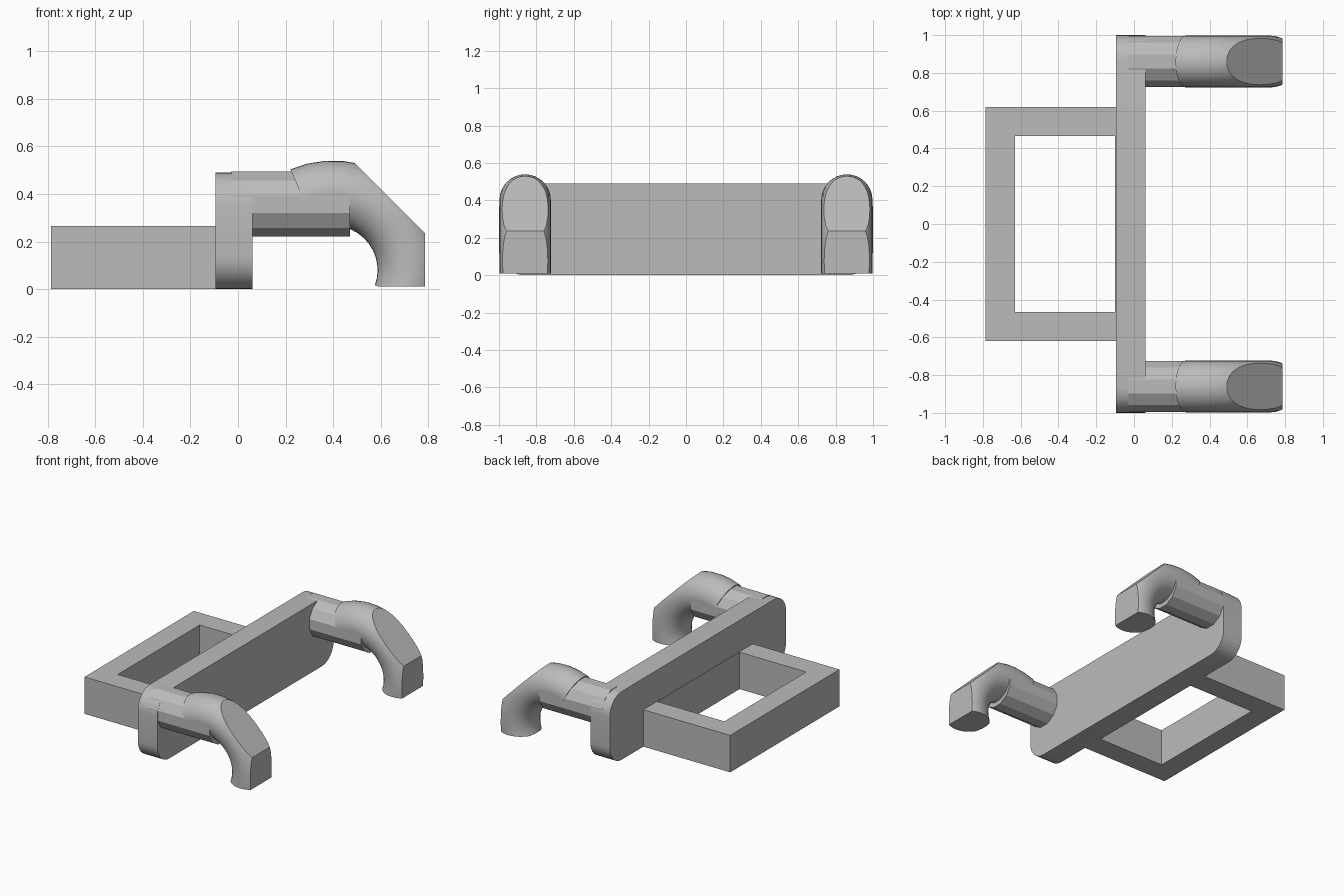
import bpy, bmesh
from math import radians, cos, sin
from mathutils import Matrix, Vector

if "Cube" in bpy.data.objects:
    bpy.data.objects.remove(bpy.data.objects["Cube"])

grey = bpy.data.materials.new("plain_grey")
grey.use_nodes = True
COLOUR = (0.5, 0.5, 0.5, 1)
grey.diffuse_color = COLOUR
for node in grey.node_tree.nodes:
    if node.type == 'BSDF_PRINCIPLED':
        node.inputs["Base Color"].default_value = COLOUR


def finish(bm, name, smooth_angle=None):
    bmesh.ops.recalc_face_normals(bm, faces=bm.faces)
    mesh = bpy.data.meshes.new(name)
    bm.to_mesh(mesh)
    bm.free()
    mesh.materials.append(grey)
    if smooth_angle:
        mesh.shade_smooth()
        mesh.set_sharp_from_angle(angle=radians(smooth_angle))
    obj = bpy.data.objects.new(name, mesh)
    bpy.context.collection.objects.link(obj)
    return obj


def box(bm, x0, x1, y0, y1, z0, z1):
    size = Matrix.Diagonal((x1 - x0, y1 - y0, z1 - z0, 1))
    mid = Vector((x0 + x1, y0 + y1, z0 + z1)) / 2
    bmesh.ops.create_cube(bm, size=1, matrix=Matrix.Translation(mid) @ size)


# Cross bar with rounded ends
bm = bmesh.new()
box(bm, -0.095, 0.06, -1, 1, 0, 0.49)
along_x = [e for e in bm.edges if abs(e.verts[0].co.x - e.verts[1].co.x) > 0.01]
bmesh.ops.bevel(bm, geom=along_x, offset=0.135, segments=8, profile=0.5, affect='EDGES')
finish(bm, "cross_bar", 30)

# Rectangular frame: an outer and inner outline, raised to full height
bm = bmesh.new()
outlines = []
for x0, x1, y in ((-0.785, -0.05, 0.62), (-0.63, -0.1, 0.465)):
    corners = [(x0, -y), (x1, -y), (x1, y), (x0, y)]
    outlines.append([bm.verts.new((cx, cy, 0)) for cx, cy in corners])
outer, inner = outlines
for i in range(4):
    j = (i + 1) % 4
    bm.faces.new((outer[i], outer[j], inner[j], inner[i]))
raised = bmesh.ops.extrude_face_region(bm, geom=bm.faces[:], use_keep_orig=True)
bmesh.ops.translate(bm, vec=(0, 0, 0.265),
                    verts=[g for g in raised["geom"] if isinstance(g, bmesh.types.BMVert)])
finish(bm, "rear_frame")


def peg(name, y):
    # Twelve-sided peg with a flat side on top
    bm = bmesh.new()
    place = (Matrix.Translation((0.22, y, 0.357)) @ Matrix.Rotation(radians(90), 4, 'Y')
             @ Matrix.Rotation(radians(15), 4, 'Z'))
    radius = 0.136 / cos(radians(15))
    bmesh.ops.create_cone(bm, cap_ends=True, segments=12, radius1=radius,
                          radius2=radius, depth=0.5, matrix=place)
    finish(bm, name)


def hook(name, y):
    # Round tube swept along an arc, then trimmed flat on its outside and tip
    bm = bmesh.new()
    centre = Vector((0.4, y, 0.08))
    start, end, bend = radians(113), radians(-20), 0.323
    ring_at = centre + bend * Vector((cos(start), 0, sin(start)))
    place = Matrix.Translation(ring_at) @ Matrix.Rotation(-start, 4, 'Y')
    bmesh.ops.create_circle(bm, segments=32, radius=0.137, matrix=place)
    bmesh.ops.spin(bm, geom=bm.verts[:] + bm.edges[:], cent=centre, axis=(0, 1, 0),
                   angle=start - end, steps=14)
    bmesh.ops.holes_fill(bm, edges=bm.edges[:], sides=0)
    trims = (((0.49, y, 0.53), (1, 0, 1)),
             ((0.785, y, 0), (1, 0, 0)),
             ((0, y, 0.01), (0, 0, -1)))
    for point, normal in trims:
        bmesh.ops.bisect_plane(bm, geom=bm.verts[:] + bm.edges[:] + bm.faces[:],
                               plane_co=point, plane_no=normal, clear_outer=True)
        bmesh.ops.holes_fill(bm, edges=bm.edges[:], sides=0)
    finish(bm, name, 30)


# One peg and hook at each end of the bar
for side, y in (("right", -0.86), ("left", 0.86)):
    peg(side + "_peg", y)
    hook(side + "_hook", y)
